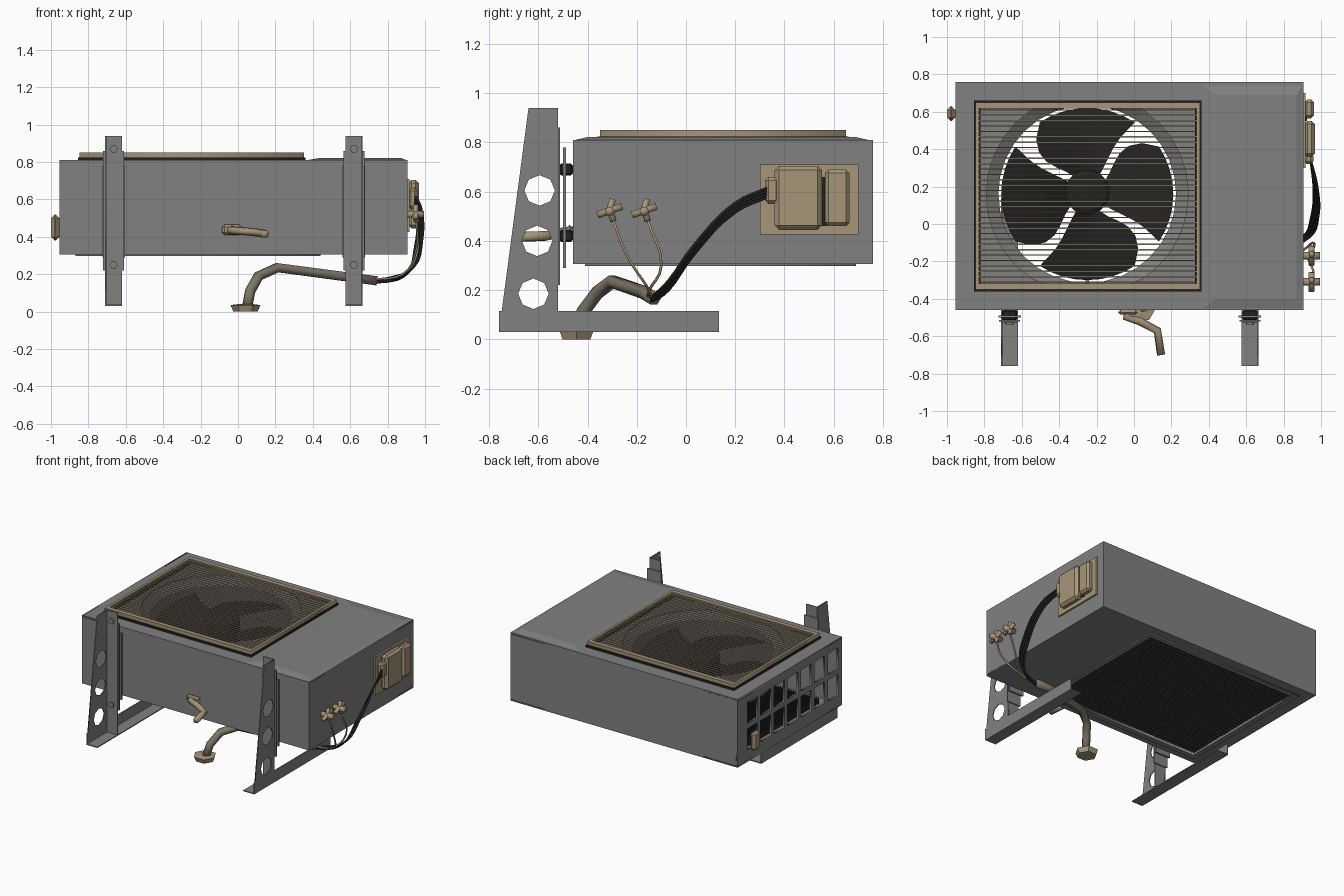
import bpy, bmesh, math
from mathutils import Vector, Matrix

cube = bpy.data.objects.get("Cube")
if cube:
    bpy.data.objects.remove(cube, do_unlink=True)


def material(name, rgb):
    m = bpy.data.materials.new(name)
    m.use_nodes = True
    m.diffuse_color = (*rgb, 1)
    m.node_tree.nodes["Principled BSDF"].inputs["Base Color"].default_value = (*rgb, 1)
    return m


GRAY = material("painted gray", (0.22, 0.22, 0.22))
TAN = material("aged tan", (0.38, 0.30, 0.19))
BLACK = material("black", (0.016, 0.016, 0.016))
WRAP = material("taupe pipe wrap", (0.21, 0.18, 0.14))


def add(name, bm, mat, weld=True):
    if weld:
        bmesh.ops.remove_doubles(bm, verts=bm.verts, dist=1e-5)
        bmesh.ops.recalc_face_normals(bm, faces=bm.faces)
    me = bpy.data.meshes.new(name)
    bm.to_mesh(me)
    bm.free()
    me.materials.append(mat)
    ob = bpy.data.objects.new(name, me)
    bpy.context.collection.objects.link(ob)
    return ob


def box(name, x, y, z, mat, bevel=0):
    """Box from three (low, high) ranges."""
    bm = bmesh.new()
    size = [b - a for a, b in (x, y, z)]
    mid = [(a + b) / 2 for a, b in (x, y, z)]
    bmesh.ops.create_cube(bm, size=1, matrix=Matrix.Translation(mid) @ Matrix.Diagonal((*size, 1)))
    if bevel:
        bmesh.ops.bevel(bm, geom=bm.edges[:], offset=bevel, segments=1, affect='EDGES')
    return add(name, bm, mat)


def curve_mesh(name, cu, mat, remap=None):
    tmp = bpy.data.objects.new(name, cu)
    bpy.context.collection.objects.link(tmp)
    bpy.context.view_layer.update()
    me = bpy.data.meshes.new_from_object(tmp.evaluated_get(bpy.context.evaluated_depsgraph_get()))
    bpy.data.objects.remove(tmp, do_unlink=True)
    bm = bmesh.new()
    bm.from_mesh(me)
    bpy.data.meshes.remove(me)
    for v in bm.verts:
        if remap:
            v.co = remap(v.co)
    for f in bm.faces:
        f.material_index = 0
    return add(name, bm, mat)


def plate(name, loops, thick, axis, pos, mat):
    """Flat sheet from an outline and hole loops, standing across one axis."""
    cu = bpy.data.curves.new(name, 'CURVE')
    cu.dimensions, cu.fill_mode, cu.extrude = '2D', 'BOTH', thick / 2
    for loop in loops:
        sp = cu.splines.new('POLY')
        sp.points.add(len(loop) - 1)
        for p, (u, v) in zip(sp.points, loop):
            p.co = (u, v, 0, 1)
        sp.use_cyclic_u = True
    remap = {'X': lambda c: Vector((pos + c.z, c.x, c.y)),
             'Y': lambda c: Vector((c.x, pos + c.z, c.y)),
             'Z': lambda c: Vector((c.x, c.y, pos + c.z))}[axis]
    return curve_mesh(name, cu, mat, remap)


def tube(name, pts, radius, mat, smooth=True):
    cu = bpy.data.curves.new(name, 'CURVE')
    cu.dimensions, cu.bevel_depth, cu.bevel_resolution = '3D', radius, 1
    cu.use_fill_caps, cu.resolution_u = True, 4
    sp = cu.splines.new('BEZIER' if smooth else 'POLY')
    ps = sp.bezier_points if smooth else sp.points
    ps.add(len(pts) - 1)
    for p, c in zip(ps, pts):
        if smooth:
            p.co, p.handle_left_type, p.handle_right_type = c, 'AUTO', 'AUTO'
        else:
            p.co = (*c, 1)
    return curve_mesh(name, cu, mat)


def loft(name, rings, mat, cap=False):
    bm = bmesh.new()
    vs = [[bm.verts.new(p) for p in r] for r in rings]
    for a, b in zip(vs, vs[1:]):
        for i in range(len(a)):
            j = (i + 1) % len(a)
            bm.faces.new((a[i], a[j], b[j], b[i]))
    if cap:
        bm.faces.new(vs[0])
        bm.faces.new(vs[-1])
    return add(name, bm, mat)


def rect(a, b, c, d):
    return [(a, c), (b, c), (b, d), (a, d)]


def circle(cx, cy, r, n):
    return [(cx + r * math.cos(math.tau * i / n), cy + r * math.sin(math.tau * i / n)) for i in range(n)]


def at(loop, z):
    return [(x, y, z) for x, y in loop]


# Casing extents and fan centre
X0, X1, Y0, Y1, Z0, Z1 = -0.955, 0.905, -0.46, 0.76, 0.305, 0.81
FX, FY, FR = -0.25, 0.16, 0.465

# Casing panels
T = 0.012
box("front_panel", (X0, X1), (Y0, Y0 + T), (Z0, Z1), GRAY)
box("back_panel", (X0, X1), (Y1 - T, Y1), (Z0, Z1), GRAY)
box("right_end_panel", (X1 - T, X1), (Y0, Y1), (Z0, Z1), GRAY)
funnel_edge = [(x, min(max(y, FY - 0.49), FY + 0.49)) for x, y in circle(FX, FY, 0.54, 32)]
plate("top_panel", [rect(X0, X1, Y0, Y1), funnel_edge], T, 'Z', Z1 - T / 2, GRAY)
opening = rect(-0.83, 0.40, -0.37, 0.65)
plate("bottom_panel", [rect(X0, X1, Y0, Y1), opening], T, 'Z', Z0 + T / 2, GRAY)
plate("bottom_rim", [rect(-0.87, 0.44, -0.41, 0.69), opening], 0.008, 'Z', Z0 - 0.004, GRAY)
windows = [rect(y, y + 0.12, z, z + 0.155) for z in (0.395, 0.59)
           for y in [-0.415 + 0.157 * i for i in range(7)]]
plate("vented_end_panel", [rect(Y0, Y1, Z0, Z1)] + windows, T, 'X', X0 + T / 2, GRAY)
box("inner_partition", (0.41, 0.42), (Y0 + T, Y1 - T), (Z0 + T, Z1 - T), GRAY)
loft("service_cover", [at(rect(0.37, 0.90, -0.45, 0.74), Z1),
                       at(rect(0.44, 0.87, -0.40, 0.69), Z1 + 0.012)], GRAY, True)

# Fan funnel, motor, hub and blades
rim = circle(FX, FY, FR + 0.01, 32)
loft("fan_funnel", [at(funnel_edge, 0.80), at(rim, 0.76), at(rim, 0.54)], GRAY)
loft("fan_hub", [at(circle(FX, FY + 0.01, r, 20), z) for r, z in
                 ((0.12, 0.62), (0.12, 0.735), (0.10, 0.75), (0.03, 0.755))], BLACK, True)
loft("motor", [at(circle(FX, FY + 0.01, 0.09, 12), z) for z in (0.47, 0.62)], BLACK, True)
for s in (-1, 1):
    y = FY + 0.06 * s
    box("motor_rail", (FX - 0.01, FX + 0.01), sorted((y, FY + 0.56 * s)), (0.46, 0.48), GRAY)

bm = bmesh.new()
NR, NA = 7, 8
for k in range(4):
    grid = []
    for i in range(NR):
        t = i / (NR - 1)
        r = 0.10 + (FR - 0.105) * t
        gap = math.radians(4.5 + 7 * (2 * t - 1) ** 2)
        start = math.radians(45 + 90 * k + 11 * math.sin(math.pi * t)) + gap
        span = math.pi / 2 - 2 * gap
        row = []
        for j in range(NA + 1):
            a = start + span * j / NA
            row.append(bm.verts.new((FX + r * math.cos(a), FY + r * math.sin(a), 0.73 - 0.09 * j / NA)))
        grid.append(row)
    for i in range(NR - 1):
        for j in range(NA):
            bm.faces.new((grid[i][j], grid[i + 1][j], grid[i + 1][j + 1], grid[i][j + 1]))
blades = add("fan_blades", bm, BLACK)
for p in blades.data.polygons:
    p.use_smooth = True

# Fan guard: tan frame on a thin black seat, with fine bars
GX0, GX1, GY0, GY1 = -0.855, 0.36, -0.36, 0.66
plate("guard_seat", [rect(GX0, GX1, GY0, GY1), rect(GX0 + 0.034, GX1 - 0.034, GY0 + 0.03, GY1 - 0.03)],
      0.014, 'Z', 0.817, BLACK)
plate("guard_frame", [rect(GX0 + 0.008, GX1 - 0.008, GY0 + 0.01, GY1 - 0.01),
                      rect(GX0 + 0.026, GX1 - 0.026, GY0 + 0.042, GY1 - 0.042)], 0.027, 'Z', 0.8365, TAN)
for i in range(33):
    y = GY0 + 0.05 + i * (GY1 - GY0 - 0.10) / 32
    box("guard_bar", (GX0 + 0.02, GX1 - 0.02), (y - 0.0035, y + 0.0035), (0.836, 0.844), TAN)


# Coil fins and cross sheets in the bottom opening
def sheets(name, segments, z0, z1):
    bm = bmesh.new()
    for a, b in segments:
        bm.faces.new([bm.verts.new(p) for p in ((*a, z0), (*b, z0), (*b, z1), (*a, z1))])
    add(name, bm, BLACK, weld=False)


fin_x = [-0.83 + 1.23 * i / 71 for i in range(72)]
fin_y = [-0.37 + 1.02 * i / 34 for i in range(35)]
sheets("coil_fins", [((x, -0.37), (x, 0.65)) for x in fin_x], 0.31, 0.36)
sheets("coil_sheets", [((-0.83, y), (0.40, y)) for y in fin_y], 0.312, 0.35)


# Wall brackets: angle section with the holed plate on the outer side
def bracket(cx, s):
    edge = lambda z: -0.76 + 0.12 * (z - 0.03) / 0.91
    side = [(edge(0.03), 0.03), (-0.52, 0.03), (-0.52, 0.94), (edge(0.94), 0.94)]
    holes = [circle(y, z, 0.062, 8) for y, z in ((-0.62, 0.185), (-0.605, 0.40), (-0.595, 0.605))]
    plate("bracket_side", [side] + holes, 0.006, 'X', cx + 0.042 * s, GRAY)
    box("bracket_arm_side", sorted((cx + 0.045 * s, cx + 0.039 * s)), (-0.76, 0.135), (0.03, 0.115), GRAY)
    box("bracket_flange", (cx - 0.045, cx + 0.045), (-0.526, -0.52), (0.03, 0.94), GRAY)
    box("bracket_arm_base", (cx - 0.045, cx + 0.045), (-0.76, 0.135), (0.03, 0.037), GRAY)
    box("bracket_strip", (cx - 0.056, cx + 0.056), (-0.521, -0.512), (0.22, 0.86), GRAY)
    box("mount_plate", (cx - 0.06, cx + 0.06), (-0.50, -0.488), (0.29, 0.78), GRAY)
    for z in (0.42, 0.69):
        box("rubber_mount", (cx - 0.04, cx + 0.04), (-0.515, -0.46), (z - 0.025, z + 0.025), BLACK, 0.008)
    for z in (0.25, 0.87):
        plate("bracket_bolt", [circle(cx, z, 0.022, 6)], 0.014, 'Y', -0.53, GRAY)


bracket(-0.665, -1)
bracket(0.62, 1)

# Electrical cover on the right end
box("terminal_base", (X1, 0.918), (0.30, 0.70), (0.425, 0.71), TAN)
box("terminal_cover", (0.91, 0.968), (0.36, 0.552), (0.445, 0.705), TAN, 0.018)
box("terminal_groove", (0.915, 0.925), (0.552, 0.575), (0.46, 0.66), BLACK)
box("terminal_grip", (0.91, 0.962), (0.565, 0.665), (0.46, 0.69), TAN, 0.015)
box("cable_entry", (0.91, 0.96), (0.32, 0.38), (0.55, 0.66), TAN, 0.015)

# Service valves with thin copper lines
for y, bend in ((-0.31, (0.955, -0.24, 0.34)), (-0.17, (0.955, -0.10, 0.30))):
    tube("valve_stem", [(X1, y, 0.52), (0.995, y, 0.52)], 0.02, TAN, False)
    tube("valve_body", [(0.95, y + 0.012, 0.57), (0.95, y, 0.53), (0.955, y + 0.015, 0.48)], 0.015, TAN, False)
    tube("valve_arm", [(0.95, y - 0.05, 0.505), (0.95, y + 0.05, 0.54)], 0.016, TAN, False)
    tube("copper_line", [(0.955, y + 0.015, 0.48), bend, (0.88, -0.15, 0.20), (0.70, -0.15, 0.17)], 0.006, TAN)

# Power cables
for i in range(4):
    d = 0.012 * (i - 1.5)
    tube("power_cable", [(0.945, 0.34, 0.60 + d), (0.97 + d / 2, 0.20, 0.535 + d), (0.965 + d, 0.03, 0.36 + d),
                         (0.92 + d, -0.07, 0.22 + d), (0.80, -0.13, 0.17 + d / 2), (0.62, -0.14, 0.17)],
         0.007, BLACK)

# Wrapped pipe bundle with end fitting
tube("pipe_bundle", [(0.74, -0.13, 0.165), (0.55, -0.17, 0.19), (0.21, -0.30, 0.235), (0.11, -0.36, 0.19),
                     (0.065, -0.42, 0.11), (0.05, -0.445, 0.03)], 0.028, WRAP, False)
loft("pipe_end_fitting", [at(circle(0.04, -0.445, r, 6), z) for r, z in ((0.065, 0), (0.08, 0.035), (0.04, 0.04))],
     TAN, True)

# Drain spout on the front
tube("drain_spout", [(-0.03, Y0, 0.44), (-0.04, -0.50, 0.435), (0.03, -0.52, 0.43), (0.125, -0.57, 0.42),
                     (0.145, -0.70, 0.415)], 0.022, TAN, False)
box("drain_flange", (-0.085, 0.02), (-0.485, Y0), (0.41, 0.465), TAN, 0.012)

# Carry handle on the vented end
box("carry_handle", (-1.0, X0), (0.55, 0.63), (0.38, 0.52), TAN, 0.02)
